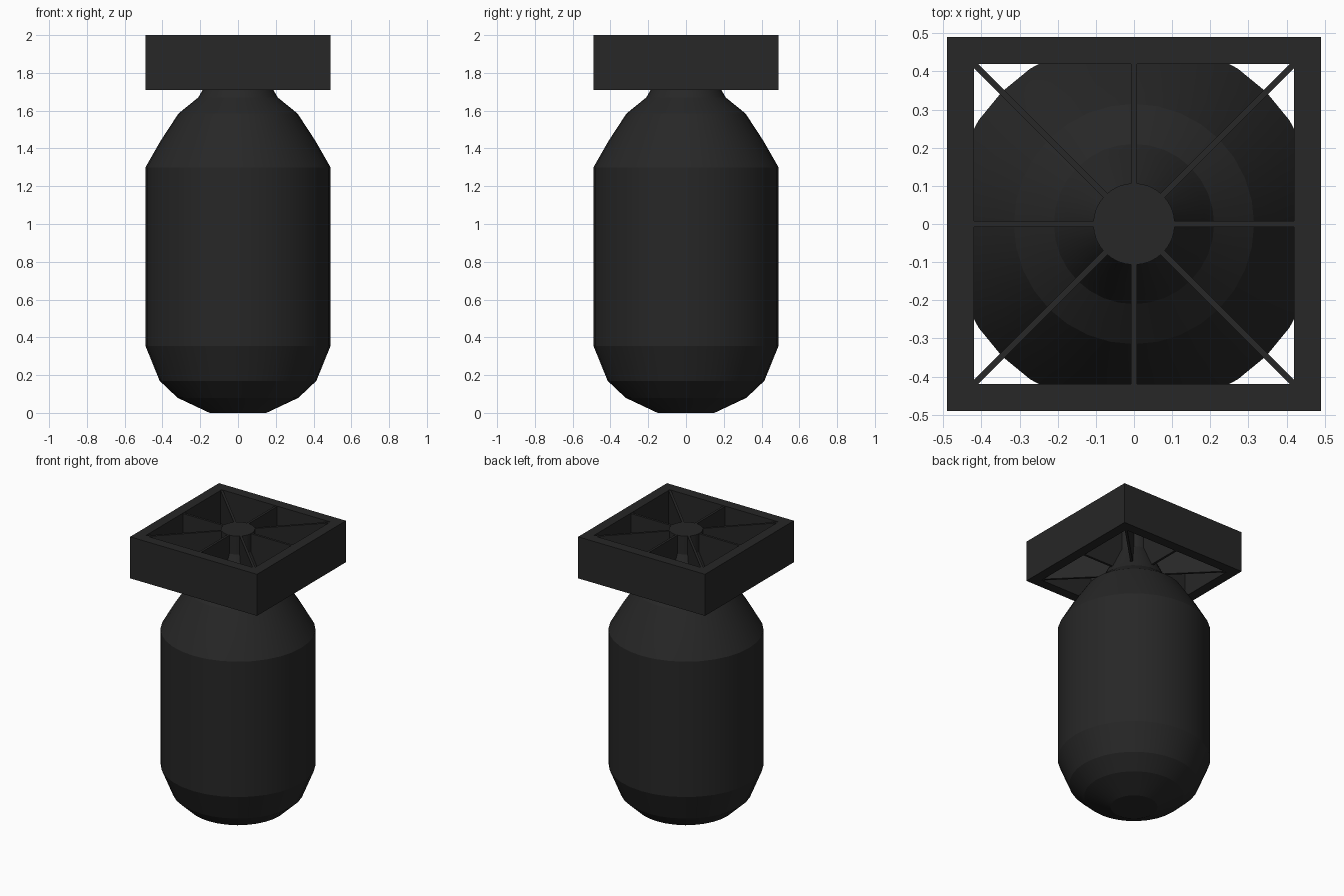
import bpy, bmesh, math
from mathutils import Matrix

if "Cube" in bpy.data.objects:
    bpy.data.objects.remove(bpy.data.objects["Cube"])

mat = bpy.data.materials.new("dark_metal")
mat.diffuse_color = (0.02, 0.02, 0.02, 1)
mat.use_nodes = True
mat.node_tree.nodes["Principled BSDF"].inputs["Base Color"].default_value = mat.diffuse_color


def make_object(name, bm):
    bmesh.ops.recalc_face_normals(bm, faces=bm.faces)
    me = bpy.data.meshes.new(name)
    bm.to_mesh(me)
    bm.free()
    me.materials.append(mat)
    ob = bpy.data.objects.new(name, me)
    bpy.context.collection.objects.link(ob)
    return ob


def lathe(name, profile, n=32):
    bm = bmesh.new()
    rings = [[bm.verts.new((r * math.cos(2 * math.pi * i / n),
                            r * math.sin(2 * math.pi * i / n), z))
              for i in range(n)] for r, z in profile]
    for a, b in zip(rings, rings[1:]):
        for i in range(n):
            j = (i + 1) % n
            bm.faces.new((a[i], a[j], b[j], b[i]))
    bm.faces.new(rings[0])
    bm.faces.new(rings[-1])
    return make_object(name, bm)


# Casing: rounded nose, straight barrel, tapered tail and central hub
body = lathe("body", [(0.15, 0), (0.32, 0.08), (0.415, 0.17), (0.49, 0.355),
                      (0.49, 1.30), (0.41, 1.44), (0.315, 1.585), (0.21, 1.67),
                      (0.187, 1.71), (0.107, 1.87), (0.107, 1.998)])
bpy.context.view_layer.objects.active = body
body.select_set(True)
bpy.ops.object.shade_smooth_by_angle(angle=math.radians(15))

# Square tail frame
Z0, Z1 = 1.71, 2.0
bm = bmesh.new()
loops = [[bm.verts.new((sx * h, sy * h, z))
          for sx, sy in ((-1, -1), (1, -1), (1, 1), (-1, 1))]
         for h, z in ((0.49, Z0), (0.49, Z1), (0.42, Z1), (0.42, Z0))]
for k in range(4):
    a, b = loops[k], loops[(k + 1) % 4]
    for i in range(4):
        j = (i + 1) % 4
        bm.faces.new((a[i], a[j], b[j], b[i]))
make_object("tail_frame", bm)

# Eight radial fins joining the hub to the frame
for k in range(8):
    r0, r1 = 0.09, (0.60 if k % 2 else 0.425)
    bm = bmesh.new()
    m = (Matrix.Rotation(k * math.pi / 4, 4, 'Z')
         @ Matrix.Translation(((r0 + r1) / 2, 0, (Z0 + Z1) / 2))
         @ Matrix.Diagonal((r1 - r0, 0.016, Z1 - Z0 - 0.006, 1)))
    bmesh.ops.create_cube(bm, size=1, matrix=m)
    make_object(f"tail_fin_{k + 1}", bm)
